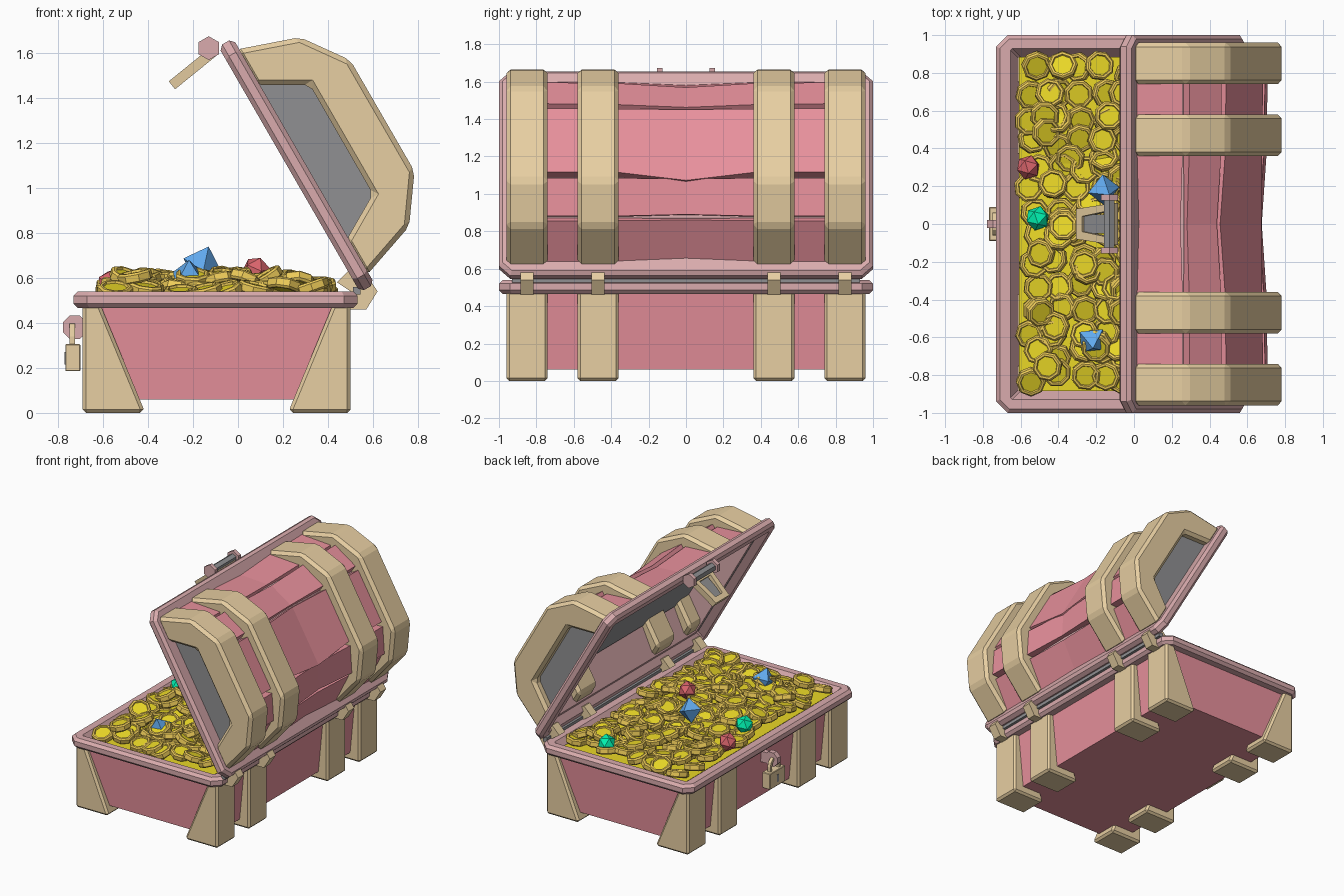
import bpy, bmesh, math, random
from mathutils import Matrix, Vector, Euler

if "Cube" in bpy.data.objects:
    bpy.data.objects.remove(bpy.data.objects["Cube"])

random.seed(4)
T = Matrix.Translation
ID = Matrix.Identity(4)
LID = T((0.2275, 0, 1.081)) @ Matrix.Rotation(math.radians(60), 4, 'Y')


def mat(name, r, g, b):
    m = bpy.data.materials.new(name)
    m.diffuse_color = (r, g, b, 1)
    m.use_nodes = True
    m.node_tree.nodes["Principled BSDF"].inputs["Base Color"].default_value = m.diffuse_color
    return m


PINK = mat("pink_wood", .8, .28, .33)
ROSE = mat("rose_trim", .7, .41, .42)
TAN = mat("tan_metal", .8, .62, .36)
GOLD = mat("gold_face", .82, .68, .02)
EDGE = mat("gold_edge", .85, .6, .1)
BLUE = mat("blue_gem", .12, .4, .85)
RED = mat("red_gem", .7, .13, .15)
GREEN = mat("green_gem", 0, .9, .44)
GREY = mat("dark_iron", .28, .28, .29)


def finish(name, bm, mats, matrix=ID, bevel=0):
    bmesh.ops.recalc_face_normals(bm, faces=bm.faces)
    me = bpy.data.meshes.new(name)
    bm.to_mesh(me)
    bm.free()
    for m in (mats if isinstance(mats, list) else [mats]):
        me.materials.append(m)
    ob = bpy.data.objects.new(name, me)
    bpy.context.collection.objects.link(ob)
    ob.matrix_world = matrix
    if bevel:
        b = ob.modifiers.new("bevel", 'BEVEL')
        b.width, b.segments = bevel, 1
    return ob


def prism(name, pts, y0, y1, m, matrix=ID, bevel=0):
    """Extrude an xz outline from y0 to y1."""
    bm = bmesh.new()
    f = bm.faces.new([bm.verts.new((x, y0, z)) for x, z in pts])
    r = bmesh.ops.extrude_face_region(bm, geom=[f])
    vs = [v for v in r['geom'] if isinstance(v, bmesh.types.BMVert)]
    bmesh.ops.translate(bm, verts=vs, vec=(0, y1 - y0, 0))
    return finish(name, bm, m, matrix, bevel)


def box(name, x0, x1, y0, y1, z0, z1, m, matrix=ID, bevel=0):
    return prism(name, [(x0, z0), (x1, z0), (x1, z1), (x0, z1)], y0, y1, m, matrix, bevel)


def skin(bm, rows, closed=False, index=0):
    """Bridge successive vertex loops."""
    for a, b in zip(rows, rows[1:] + rows[:1] if closed else rows[1:]):
        for i in range(len(a)):
            bm.faces.new((a[i], a[i - 1], b[i - 1], b[i])).material_index = index
    if not closed:
        bm.faces.new(rows[0])
        bm.faces.new(rows[-1])


def loft(name, loops, m, matrix=ID, ring=False):
    """Skin chamfered rectangles given as (x0, x1, half_y, z, chamfer)."""
    bm = bmesh.new()
    rows = []
    for x0, x1, y, z, c in loops:
        p = [(x0 + c, -y), (x1 - c, -y), (x1, c - y), (x1, y - c),
             (x1 - c, y), (x0 + c, y), (x0, y - c), (x0, c - y)]
        rows.append([bm.verts.new((a, b, z)) for a, b in p])
    skin(bm, rows, ring)
    return finish(name, bm, m, matrix)


def rim(name, cx, z, matrix=ID):
    def lp(ix, iy, dz, c):
        return (cx - .63 + ix, cx + .63 - ix, 1 - iy, z + dz, c)
    loft(name, [lp(.02, .02, 0, .05), lp(0, 0, .02, .06), lp(0, 0, .055, .06),
                lp(.02, .02, .075, .05), lp(.075, .07, .075, .01), lp(.125, .12, 0, .01)],
         ROSE, matrix, True)


# base tub, rim and gold bed
loft("base_tub", [(-.61, .42, .91, .06, .01), (-.65, .46, .93, .47, .01)], PINK)
rim("base_rim", -.1, .465)
box("gold_bed", -.61, .41, -.885, .885, .44, .505, GOLD)

# legs, hinges and lid bands share four stations along y
leg = [(.595, 0), (.325, 0), (.325, .02), (.52, .49), (.595, .49)]
hinge = [(.50, .46), (.57, .46), (.62, .54), (.58, .6), (.50, .64), (.44, .58), (.5, .54)]
arch = [(.58, .06), (.485, .335), (.285, .478)]
inner = [(.28, .267), (.40, .06)]
band = arch + [(-x, z) for x, z in arch[::-1]] + [(-x, z) for x, z in inner[::-1]] + inner
for y in (-.85, -.47, .47, .85):
    for s, side in ((-1, "front"), (1, "back")):
        prism(side + "_leg", [(s * x - .095, z) for x, z in leg], y - .11, y + .11, TAN, bevel=.015)
    prism("hinge", hinge, y - .035, y + .035, TAN)
    prism("lid_band", band, y - .11, y + .11, TAN, LID, .022)
box("hinge_rod", .51, .545, -.93, .93, .525, .56, GREY)

# lid shell with an open underside, grey ceiling and end panels
rim("lid_rim", 0, 0, LID @ Matrix.Diagonal((1, 1, -1, 1)) @ T((0, 0, -.075)))
o = [(.53, .05), (.39, .262), (.20, .355)]
outer = o + [(-x, z) for x, z in o[::-1]]
cavity = [(-.50, .05), (-.36, .245), (.36, .245), (.50, .05)]
prism("lid_shell", outer + cavity, -.88, .88, ROSE, LID)
box("lid_ceiling", -.355, .355, -.86, .86, .235, .255, GREY, LID)
for s in (-1, 1):
    prism("lid_end_panel", [(-.5, .05), (-.33, .29), (.33, .29), (.5, .05)], s * .882, s * .90, GREY, LID)
    prism("lid_end_lining", cavity, s * .865, s * .88, ROSE, LID)

# raised lid planks, sagging and bowed at the middle
for i, (p, q) in enumerate(zip(outer, outer[1:])):
    p, q = Vector((p[0], 0, p[1])), Vector((q[0], 0, q[1]))
    d = (q - p).normalized()
    n = Vector((0, 1, 0)).cross(d)
    n = n if n.z > 0 else -n
    bow = .035 if i == 2 else -.01
    thick = .6 if i in (0, 4) else 1
    bm = bmesh.new()
    rows = []
    for y, b, up in ((-.87, 0, .06), (-.36, 0, .052), (0, bow, .028), (.36, 0, .052), (.87, 0, .06)):
        a, c = p + d * (.004 - b), q - d * (.004 - b * .3)
        rows.append([bm.verts.new(v + Vector((0, y, 0)))
                     for v in (a, c, c + n * up * thick, a + n * up * thick)])
    skin(bm, rows)
    finish("lid_plank", bm, PINK, LID)


def disc(cx, cz, r, n):
    return [(cx + r * math.cos(math.tau * (i + .5) / n), cz + r * math.sin(math.tau * (i + .5) / n))
            for i in range(n)]


def frame(name, out, inn, t, m, matrix):
    """Flat plate with a hole: matching outlines in local xy, thickness t."""
    bm = bmesh.new()
    rows = [[bm.verts.new((x, y, z)) for x, y in pts]
            for pts, z in ((out, 0), (out, t), (inn, t), (inn, 0))]
    skin(bm, rows, True)
    return finish(name, bm, m, matrix)


# lid latch: two brackets, pin and hanging hasp
HASP = T((-.085, 0, 1.595)) @ Matrix.Rotation(math.radians(-39), 4, 'Y')
for y in (-.14, .14):
    prism("latch_bracket", disc(-.13, 1.62, .053, 6), y - .015, y + .015, ROSE)
prism("latch_pin", disc(-.13, 1.62, .032, 6), -.14, .14, GREY)
frame("latch_hasp", [(0, -.11), (0, .11), (-.25, .08), (-.25, -.08)],
      [(-.06, -.065), (-.06, .065), (-.21, .04), (-.21, -.04)], .045, TAN, HASP)
box("hasp_plate", -.21, -.06, -.05, .05, .012, .026, GREY, HASP)

# staple and padlock on the long side
prism("lock_staple", disc(-.725, .38, .057, 8), -.02, .02, ROSE)
box("staple_mount", -.73, -.63, -.02, .02, .34, .42, ROSE)
box("padlock_body", -.767, -.70, -.09, .09, .185, .305, TAN, bevel=.004)
arc = [(math.cos(math.pi * i / 6), math.sin(math.pi * i / 6)) for i in range(7)]
shackle = [[(-.02, r)] + [(.025 + r * s, r * c) for c, s in arc] + [(-.02, -r)] for r in (.062, .04)]
frame("padlock_shackle", shackle[0], shackle[1], .024, TAN,
      T((-.725, 0, .315)) @ Matrix.Rotation(math.radians(-90), 4, 'Y'))
box("keyhole", -.77, -.76, -.01, .01, .215, .27, GREY)

# heap of eight-sided coins with raised edges
bm = bmesh.new()
half = [(.054, .014), (.058, .024), (.070, .024), (.079, .015)]
profile = half + [(r, -z) for r, z in half[::-1]]


def coin(loc, tilt):
    mx = T(loc) @ Euler((random.uniform(-tilt, tilt), random.uniform(-tilt, tilt),
                         random.uniform(0, 6))).to_matrix().to_4x4()
    rows = [[bm.verts.new(mx @ Vector((r * math.cos(math.tau * k / 8), r * math.sin(math.tau * k / 8), z)))
             for k in range(8)] for r, z in profile]
    skin(bm, rows, index=1)


for i in range(8):
    for j in range(14):
        x, y = -.53 + i * .124, -.81 + j * .1246
        mid = 1 - max(abs(x + .1) / .5, abs(y) / .9)
        coin((x + random.uniform(-.03, .03), y + random.uniform(-.03, .03),
              .535 + .04 * mid + random.uniform(-.01, .025)), .35)
for i in range(55):
    x, y = random.uniform(-.5, .27), random.uniform(-.76, .76)
    coin((x, y, random.uniform(.575, .605)), .45)
finish("coin_heap", bm, [GOLD, EDGE])

# gems: octahedra and icosahedra
for x, y, z, m in ((-.56, .30, .575, RED), (.08, -.13, .63, RED),
                   (-.51, .03, .59, GREEN), (.09, .82, .59, GREEN)):
    bm = bmesh.new()
    bmesh.ops.create_icosphere(bm, subdivisions=1, radius=.066)
    finish("round_gem", bm, m, T((x, y, z)) @ Euler((.4, .3, x)).to_matrix().to_4x4())
for x, y, z in ((-.16, .18, .66), (-.22, -.62, .60)):
    bm = bmesh.new()
    bmesh.ops.create_uvsphere(bm, u_segments=4, v_segments=2, radius=.088)
    finish("pointed_gem", bm, BLUE, T((x, y, z)) @ Euler((.35, .3, y)).to_matrix().to_4x4())
